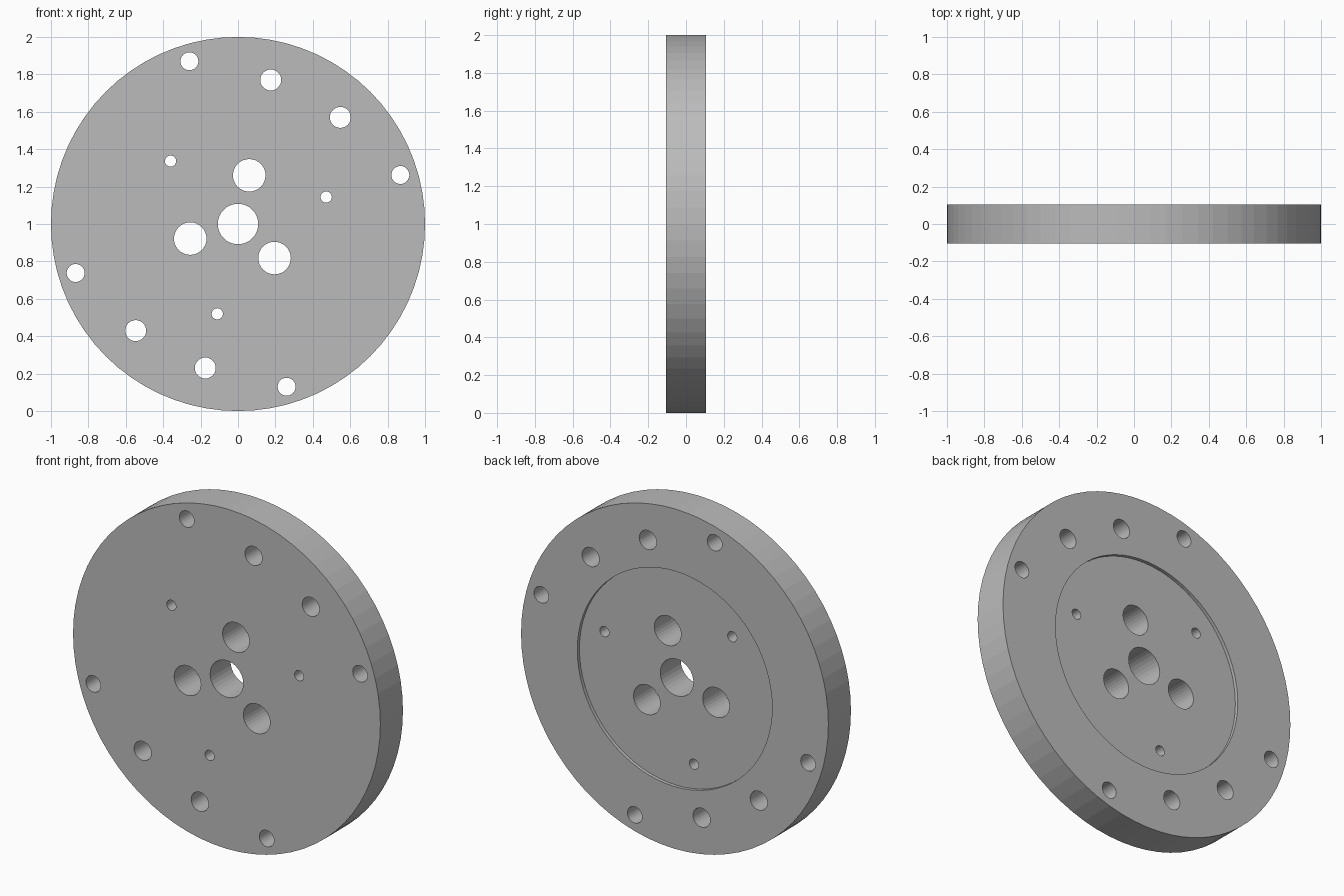
import bpy
import bmesh
from math import cos, sin, pi, radians
from mathutils import Matrix, Vector

cube = bpy.data.objects.get("Cube")
if cube:
    bpy.data.objects.remove(cube, do_unlink=True)

HALF = 0.105      # half of the disc thickness
RECESS = 0.02     # depth of the round recess in the back face

grey = bpy.data.materials.new("plain grey metal")
grey.use_nodes = True
grey.diffuse_color = (0.5, 0.5, 0.5, 1)
grey.node_tree.nodes["Principled BSDF"].inputs["Base Color"].default_value = (0.5, 0.5, 0.5, 1)


def add_cylinder(bm, x, z, radius, y0, y1, sides):
    """Closed cylinder whose axis runs along y."""
    place = Matrix.Translation((x, (y0 + y1) / 2, z)) @ Matrix.Rotation(pi / 2, 4, 'X')
    bmesh.ops.create_cone(bm, cap_ends=True, segments=sides, radius1=radius,
                          radius2=radius, depth=y1 - y0, matrix=place)


def make_object(name, bm):
    mesh = bpy.data.meshes.new(name)
    bm.to_mesh(mesh)
    bm.free()
    mesh.materials.append(grey)
    obj = bpy.data.objects.new(name, mesh)
    bpy.context.collection.objects.link(obj)
    return obj


# Disc body
bm = bmesh.new()
add_cylinder(bm, 0, 1, 1, -HALF, HALF, 72)
disc = make_object("flange_disc", bm)

# Shallow round recess in the back
bm = bmesh.new()
add_cylinder(bm, 0, 1, 0.634, HALF - RECESS, HALF + 0.1, 72)
recess = make_object("recess_cutter", bm)

# Through holes
holes = [(0, 0, 0.108)]
for k in range(3):
    for distance, angle, radius in ((0.267, 77, 0.087), (0.493, 17, 0.03)):
        a = radians(angle + 120 * k)
        holes.append((distance * cos(a), distance * sin(a), radius))
for x, z, radius in ((-0.26, 0.87, 0.048), (0.175, 0.77, 0.056),
                     (0.547, 0.57, 0.056), (0.868, 0.262, 0.048)):
    holes += [(x, z, radius), (-x, -z, radius)]
bm = bmesh.new()
for x, z, radius in holes:
    add_cylinder(bm, x, 1 + z, radius, -0.3, 0.3, 32)
drills = make_object("hole_cutter", bm)

# Cut, then keep only the finished disc
for cutter in (recess, drills):
    cutter.hide_render = True
    mod = disc.modifiers.new(cutter.name, 'BOOLEAN')
    mod.operation = 'DIFFERENCE'
    mod.solver = 'EXACT'
    mod.object = cutter
bpy.context.view_layer.objects.active = disc
for mod in list(disc.modifiers):
    bpy.ops.object.modifier_apply(modifier=mod.name)
for cutter in (recess, drills):
    bpy.data.objects.remove(cutter, do_unlink=True)
